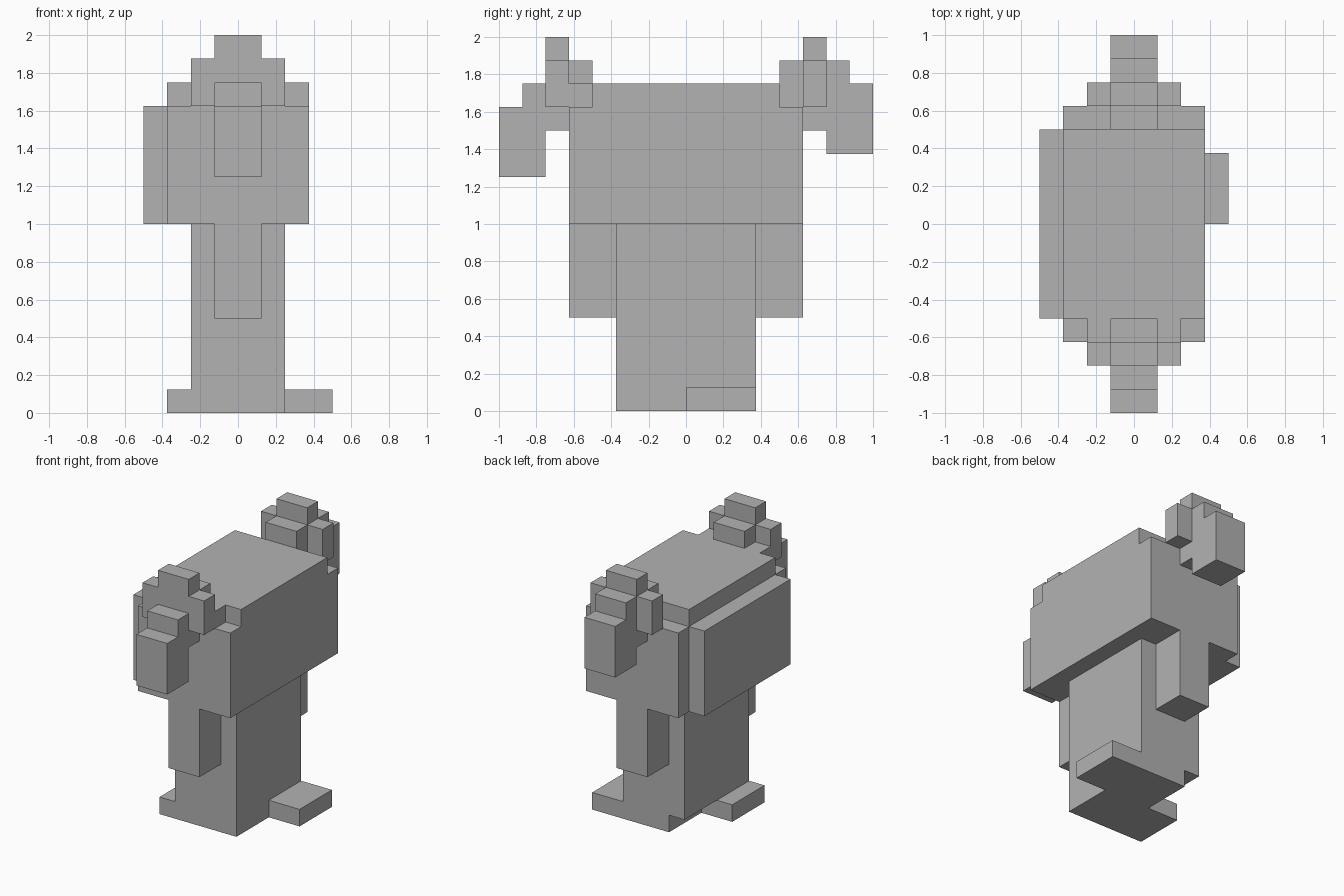
import bpy
import bmesh
from mathutils import Vector

U = 0.125  # block unit: all parts snap to this grid

default_cube = bpy.data.objects.get("Cube")
if default_cube:
    bpy.data.objects.remove(default_cube, do_unlink=True)

GREY = (0.448, 0.448, 0.448, 1.0)
grey = bpy.data.materials.new("plain_grey")
grey.use_nodes = True
grey.diffuse_color = GREY
grey.node_tree.nodes["Principled BSDF"].inputs["Base Color"].default_value = GREY


def blocks(name, *spans):
    """Flat-faced object from boxes given as x, y and z ranges in block units."""
    bm = bmesh.new()
    for span in spans:
        low, high = Vector(span[0::2]) * U, Vector(span[1::2]) * U
        for v in bmesh.ops.create_cube(bm, size=1.0)["verts"]:
            v.co = Vector([h if c > 0 else l for c, l, h in zip(v.co, low, high)])
    mesh = bpy.data.meshes.new(name)
    bm.to_mesh(mesh)
    bm.free()
    mesh.materials.append(grey)
    obj = bpy.data.objects.new(name, mesh)
    bpy.context.collection.objects.link(obj)
    return obj


# Feet, offset to opposite sides, and the trunk above them
blocks("front_foot", (-3, 2, -3, 0, 0, 1))
blocks("back_foot", (-1, 4, 0, 3, 0, 1))
blocks("trunk", (-2, 2, -3, 3, 1, 8))

# Braces under the body
blocks("front_brace", (-1, 1, -5, -3, 4, 8))
blocks("back_brace", (-1, 1, 3, 5, 4, 8))

# Body with a lower step at each end, and one raised side panel
blocks("body", (-3, 3, -4, 4, 8, 14))
blocks("front_body_end", (-3, 3, -5, -4, 8, 13), (-2, 2, -5, -4, 13, 14))
blocks("back_body_end", (-3, 3, 4, 5, 8, 13))
blocks("side_panel", (-4, -3, -4, 4, 8, 13))

# Front head: neck, crest, drooping snout and ears
blocks("front_head", (-1, 1, -5, -4, 14, 15), (-1, 1, -6, -5, 12, 16))
blocks("front_snout", (-1, 1, -7, -6, 10, 14), (-1, 1, -8, -7, 10, 13))

# Back head: same build, one step higher at the snout
blocks("back_head", (-1, 1, 4, 5, 13, 15), (-1, 1, 5, 6, 12, 16))
blocks("back_snout", (-1, 1, 6, 7, 11, 15), (-1, 1, 7, 8, 11, 14))

for end, y in (("front", -6), ("back", 5)):
    for side, x in (("left", 1), ("right", -2)):
        blocks(f"{end}_{side}_ear", (x, x + 1, y, y + 1, 13, 15))
